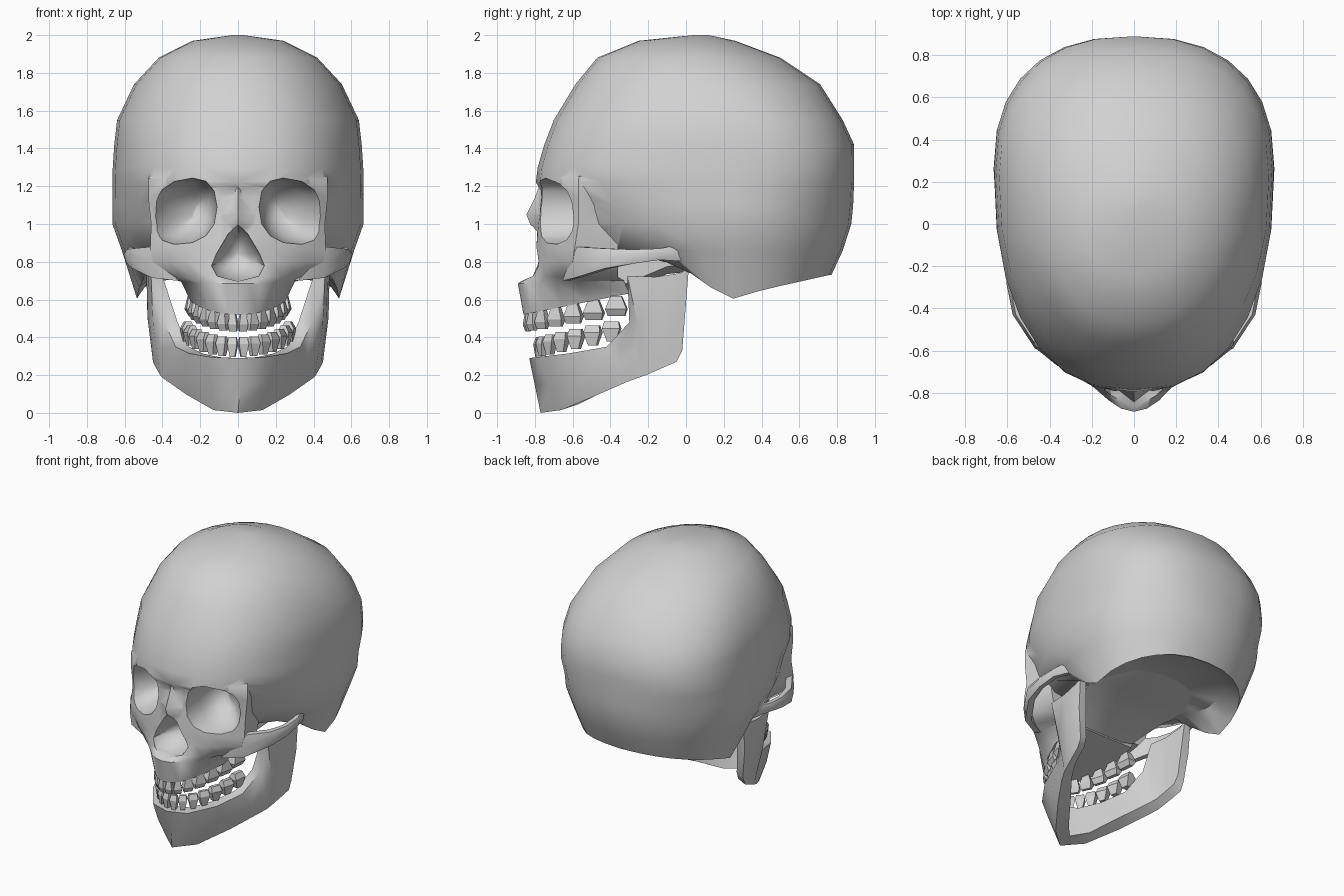
import bpy, bmesh, math

if "Cube" in bpy.data.objects:
    bpy.data.objects.remove(bpy.data.objects["Cube"])

bone = bpy.data.materials.new("bone_grey")
bone.diffuse_color = (0.64, 0.64, 0.64, 1)
bone.use_nodes = True
bone.node_tree.nodes["Principled BSDF"].inputs["Base Color"].default_value = bone.diffuse_color


def loft(name, rings):
    """Skin a list of equal-length closed rings and cap both ends."""
    bm = bmesh.new()
    rows = [[bm.verts.new(p) for p in ring] for ring in rings]
    n = len(rows[0])
    for a, b in zip(rows, rows[1:]):
        for i in range(n):
            j = (i + 1) % n
            bm.faces.new((a[i], a[j], b[j], b[i]))
    bm.faces.new(rows[0])
    bm.faces.new(rows[-1])
    bmesh.ops.recalc_face_normals(bm, faces=bm.faces[:])
    me = bpy.data.meshes.new(name)
    bm.to_mesh(me)
    bm.free()
    me.materials.append(bone)
    ob = bpy.data.objects.new(name, me)
    bpy.context.collection.objects.link(ob)
    return ob


def smooth(ob, degrees=45):
    bpy.ops.object.select_all(action='DESELECT')
    ob.select_set(True)
    bpy.context.view_layer.objects.active = ob
    bpy.ops.object.shade_smooth_by_angle(angle=math.radians(degrees))


def boolean(ob, other, operation):
    """Apply a boolean and discard the helper."""
    mod = ob.modifiers.new("cut", 'BOOLEAN')
    mod.operation = operation
    mod.solver = 'EXACT'
    mod.object = other
    bpy.ops.object.select_all(action='DESELECT')
    ob.select_set(True)
    bpy.context.view_layer.objects.active = ob
    bpy.ops.object.modifier_apply(modifier=mod.name)
    bpy.data.objects.remove(other)


def superellipse(n, p):
    pts = []
    for i in range(n):
        t = 2 * math.pi * i / n
        c, s = math.cos(t), math.sin(t)
        pts.append((math.copysign(abs(c) ** (2 / p), c),
                    math.copysign(abs(s) ** (2 / p), s)))
    return pts


def interp(x, pts):
    if x <= pts[0][0]:
        return pts[0][1]
    for (x0, y0), (x1, y1) in zip(pts, pts[1:]):
        if x <= x1:
            return y0 + (y1 - y0) * (x - x0) / (x1 - x0)
    return pts[-1][1]


def flip(ring):
    return [(-x, y, z) for x, y, z in ring]


# Cranium: stacked rings (height, half width, front, widest y, back, roundness)
def cranium_ring(w, front, mid, back, p, height):
    ring = []
    for u, v in superellipse(28, p):
        y = mid + v * ((back - mid) if v > 0 else (mid - front))
        ring.append((u * w, y, height(y)))
    return ring


levels = [(2.0, .03, .04, .08, .12, 2), (1.97, .24, -.25, .02, .26, 2),
          (1.88, .42, -.47, .04, .50, 2.1), (1.74, .55, -.585, .14, .71, 2.15),
          (1.55, .64, -.70, .22, .83, 2.3), (1.42, .655, -.75, .26, .89, 2.35),
          (1.30, .663, -.785, .27, .89, 2.4), (1.22, .665, -.795, .27, .89, 2.35),
          (1.10, .665, -.72, .25, .885, 2.15), (1.00, .665, -.67, .25, .875, 2.1),
          (.86, .615, -.52, .25, .83, 2.1)]
rings = [cranium_ring(w, f, m, b, p, lambda y, z=z: z) for z, w, f, m, b, p in levels]
# Lower rim dips at the mastoids, then the base turns inward
rim = [(-.3, .82), (-.05, .80), (.1, .68), (.26, .60), (.4, .65), (.76, .73)]
rings.append(cranium_ring(.535, -.22, .25, .77, 2.2, lambda y: interp(y, rim)))
rings.append(cranium_ring(.43, -.14, .25, .67, 2.2, lambda y: .775))
rings.append(cranium_ring(.05, .2, .25, .3, 2, lambda y: .80))
cranium = loft("cranium_and_face", rings)

# Midface: (height, half width, centre front, corner front, bend, back, tilt)
sections = [(1.36, .42, -.70, -.46, 2, -.38, 0), (1.24, .475, -.775, -.57, 2.4, -.38, 0),
            (1.14, .475, -.77, -.57, 2.4, -.36, 0), (1.00, .46, -.79, -.57, 2, -.36, 0),
            (.87, .465, -.80, -.59, 2, -.36, 0), (.80, .45, -.80, -.60, 2, -.36, 0),
            (.72, .38, -.84, -.60, 1.8, -.36, 0), (.685, .30, -.89, -.58, 1.9, -.33, .03),
            (.52, .25, -.86, -.52, 2.3, -.30, .2)]
rings = []
for z, w, f, corner, bend, back, tilt in sections:
    half = [(w * k / 5, f + (corner - f) * (k / 5) ** bend) for k in range(6)]
    half.append((w * .9, back))
    outline = half + [(-x, y) for x, y in reversed(half[1:])]
    rings.append([(x, y, z + tilt * (y + .86)) for x, y in outline])
boolean(cranium, loft("midface", rings), 'UNION')

# Nasal bone ridge
nasal = [[(-w, -.60, z), (-w, y + .07, z), (0, y, z), (w, y + .07, z), (w, -.60, z)]
         for z, w, y in [(1.25, .06, -.76), (1.14, .06, -.80),
                         (1.05, .09, -.845), (.96, .12, -.81)]]
boolean(cranium, loft("nasal_bone", nasal), 'UNION')

# Eye sockets: tapered rounded cutters
for side in (1, -1):
    rings = []
    for y, s, cx in [(-1.0, 1.2, .30), (-.76, 1.08, .292), (-.62, 1.0, .287),
                     (-.54, .8, .265), (-.47, .45, .24), (-.44, .08, .23)]:
        rings.append([(side * (cx + u * s * .167), y, 1.065 + v * s * .163 - u * .025)
                      for u, v in superellipse(14, 2.4)])
    boolean(cranium, loft("socket_cutter", rings), 'DIFFERENCE')

# Nose opening: pear-shaped cutter
half = [(0, .995), (.05, .95), (.115, .84), (.14, .78), (.11, .725), (0, .70)]
outline = half + [(-x, z) for x, z in reversed(half[1:-1])]
rings = [[(x * s, y, .84 + (z - .84) * s) for x, z in outline]
         for y, s in [(-1.0, 1.05), (-.78, 1.0), (-.65, .6), (-.62, .1)]]
boolean(cranium, loft("nose_cutter", rings), 'DIFFERENCE')
smooth(cranium)

# Skull base sloping from palate up into the cranium
smooth(loft("skull_base", [[(-w, y, lo + .04), (-w * .6, y, lo), (w * .6, y, lo),
                            (w, y, lo + .04), (w, y, hi), (-w, y, hi)]
                           for y, w, lo, hi in [(-.46, .22, .60, .92), (-.30, .26, .65, .92),
                                                (-.1, .34, .735, .92), (.1, .42, .755, .92),
                                                (.40, .40, .80, .92)]]))

# Cheekbones and zygomatic arches: (x, y, bottom, top)
arch = [(.34, -.65, .70, .86), (.47, -.59, .715, .88), (.575, -.43, .765, .87),
        (.605, -.28, .79, .865), (.60, -.14, .81, .87), (.55, .02, .80, .90)]
rings = []
for x, y, lo, hi in arch:
    dx, dy = (-.045, .03) if y < -.4 else (-.045, 0)
    rings.append([(x - .015, y, lo), (x, y, (lo + hi) / 2 + .01), (x - .015, y, hi),
                  (x + dx, y + dy, hi), (x + dx, y + dy, lo)])
smooth(loft("cheek_arch_right", rings))
smooth(loft("cheek_arch_left", [flip(r) for r in rings]))

# Mandible: (x low, x high, y low, y high, bottom, top, inward x, inward y)
jaw = [(.00, .00, -.77, -.83, .00, .29, .00, .10),
       (.13, .14, -.66, -.79, .015, .295, -.04, .09),
       (.27, .26, -.47, -.62, .095, .315, -.07, .05),
       (.37, .33, -.31, -.42, .165, .35, -.07, .02),
       (.405, .39, -.24, -.30, .19, .48, -.07, .01),
       (.415, .46, -.20, -.31, .205, .725, -.06, .01),
       (.435, .475, -.12, -.16, .24, .72, -.06, 0),
       (.45, .485, -.05, -.03, .27, .74, -.06, 0),
       (.45, .48, -.02, .015, .33, .77, -.05, 0)]
rings = []
for xl, xh, yl, yh, lo, hi, dx, dy in jaw:
    rings.append([(xl, yl, lo), ((xl + xh) / 2 + .012, (yl + yh) / 2, (lo + hi) / 2),
                  (xh, yh, hi), (xh + dx, yh + dy, hi), (xl + dx, yl + dy, lo + .03)])
smooth(loft("mandible", [flip(r) for r in reversed(rings[1:])] + rings))


# Teeth: wedges set along an arch, rising towards the back
def teeth(name, half_w, front, back, gum, tip, count=14):
    for i in range(count):
        t = math.radians(164) * ((i + .5) / count - .5)
        length = back - front
        x, y = half_w * math.sin(t), back - length * math.cos(t)
        tx, ty = half_w * math.cos(t), length * math.sin(t)
        size = math.hypot(tx, ty)
        tx, ty = tx / size, ty / size
        width = size * math.radians(164) / count * .46
        rise = .11 * (1 - math.cos(t))
        thick = .022 + .018 * (1 - math.cos(t))
        rings = []
        for z, a, b in [(gum, .5, .6), (gum * .35 + tip * .65, 1, 1), (tip, .8, .4)]:
            rings.append([(x + tx * width * a * p - ty * thick * b * q,
                           y + ty * width * a * p + tx * thick * b * q, z + rise)
                          for p, q in [(-1, -1), (1, -1), (1, 1), (-1, 1)]])
        loft(f"{name}_{i + 1}", rings)


teeth("upper_tooth", .25, -.84, -.22, .535, .43)
teeth("lower_tooth", .275, -.785, -.27, .295, .40)
